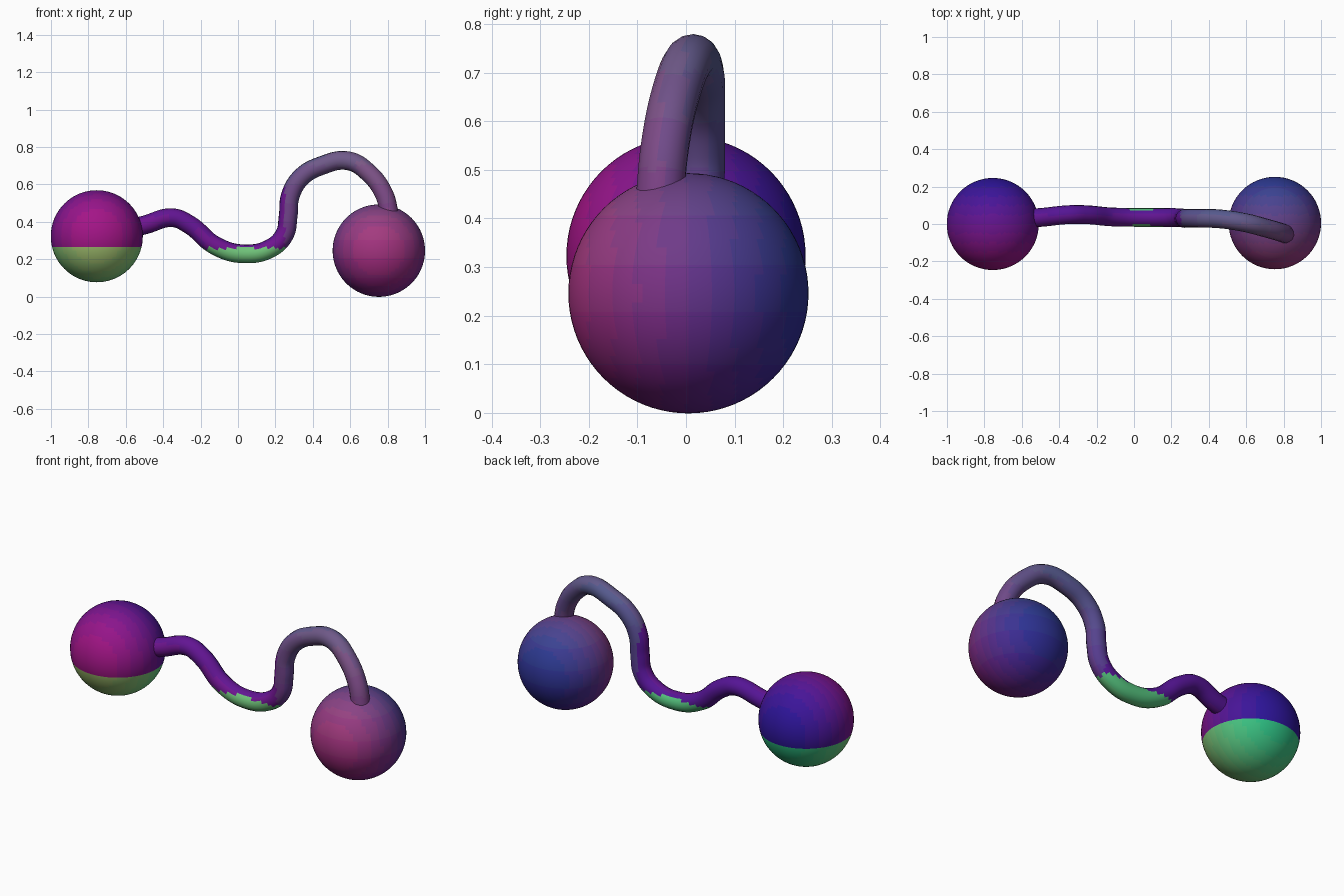
import bpy

if "Cube" in bpy.data.objects:
    bpy.data.objects.remove(bpy.data.objects["Cube"])

materials = {}


def linear(c):
    return c / 12.92 if c <= 0.04045 else ((c + 0.055) / 1.055) ** 2.4


def tint(p):
    # Magenta at the front to blue at the back, with a green zone low on the left half
    t = min(9, max(0, int((p.y + 0.25) / 0.05))) / 9
    r, b = 0.64 - 0.46 * t, 0.50 + 0.08 * t
    if p.x < 0.25 and p.z < 0.26:
        return round(r, 3), 0.76, round(b - 0.06, 3)
    if p.x < 0.25:
        return round(r, 3), 0.08, round(b + 0.03, 3)
    level = min(7, max(0, int(p.z * 10)))
    return round(r, 3), 0.14 + 0.03 * level, round(b, 3)


def paint(obj):
    slots = {}
    mesh = obj.data
    mesh.materials.clear()
    for face in mesh.polygons:
        color = tint(obj.matrix_world @ face.center)
        if color not in materials:
            mat = bpy.data.materials.new("tint")
            mat.diffuse_color = (*[linear(c) for c in color], 1)
            mat.use_nodes = True
            mat.node_tree.nodes["Principled BSDF"].inputs["Base Color"].default_value = mat.diffuse_color
            materials[color] = mat
        if color not in slots:
            slots[color] = len(slots)
            mesh.materials.append(materials[color])
        face.material_index = slots[color]
        face.use_smooth = True


def ball(name, center, radius):
    bpy.ops.mesh.primitive_uv_sphere_add(segments=64, ring_count=40,
                                         radius=radius, location=center)
    obj = bpy.context.object
    obj.name = name
    bpy.context.view_layer.update()
    paint(obj)


# End balls
ball("left_ball", (-0.755, 0.0, 0.323), 0.246)
ball("right_ball", (0.753, 0.005, 0.246), 0.247)

# Wavy connecting tube
path = [(-0.60, 0.03, 0.36), (-0.50, 0.035, 0.383), (-0.35, 0.05, 0.422),
        (-0.26, 0.05, 0.385), (-0.12, 0.038, 0.272), (0.03, 0.035, 0.229),
        (0.18, 0.035, 0.262), (0.25, 0.033, 0.335), (0.268, 0.03, 0.43),
        (0.28, 0.03, 0.54), (0.34, 0.03, 0.64), (0.45, 0.028, 0.702),
        (0.59, 0.008, 0.726), (0.70, -0.02, 0.66), (0.78, -0.043, 0.55),
        (0.805, -0.052, 0.46), (0.81, -0.055, 0.40)]
curve = bpy.data.curves.new("connecting_tube", 'CURVE')
curve.dimensions = '3D'
curve.bevel_depth = 0.05
curve.bevel_resolution = 6
curve.resolution_u = 8
curve.use_fill_caps = True
spline = curve.splines.new('BEZIER')
spline.bezier_points.add(len(path) - 1)
for point, co in zip(spline.bezier_points, path):
    point.co = co
    point.handle_left_type = point.handle_right_type = 'AUTO'
tube = bpy.data.objects.new("connecting_tube", curve)
bpy.context.collection.objects.link(tube)
bpy.ops.object.select_all(action='DESELECT')
tube.select_set(True)
bpy.context.view_layer.objects.active = tube
bpy.ops.object.convert(target='MESH')
paint(bpy.context.object)
